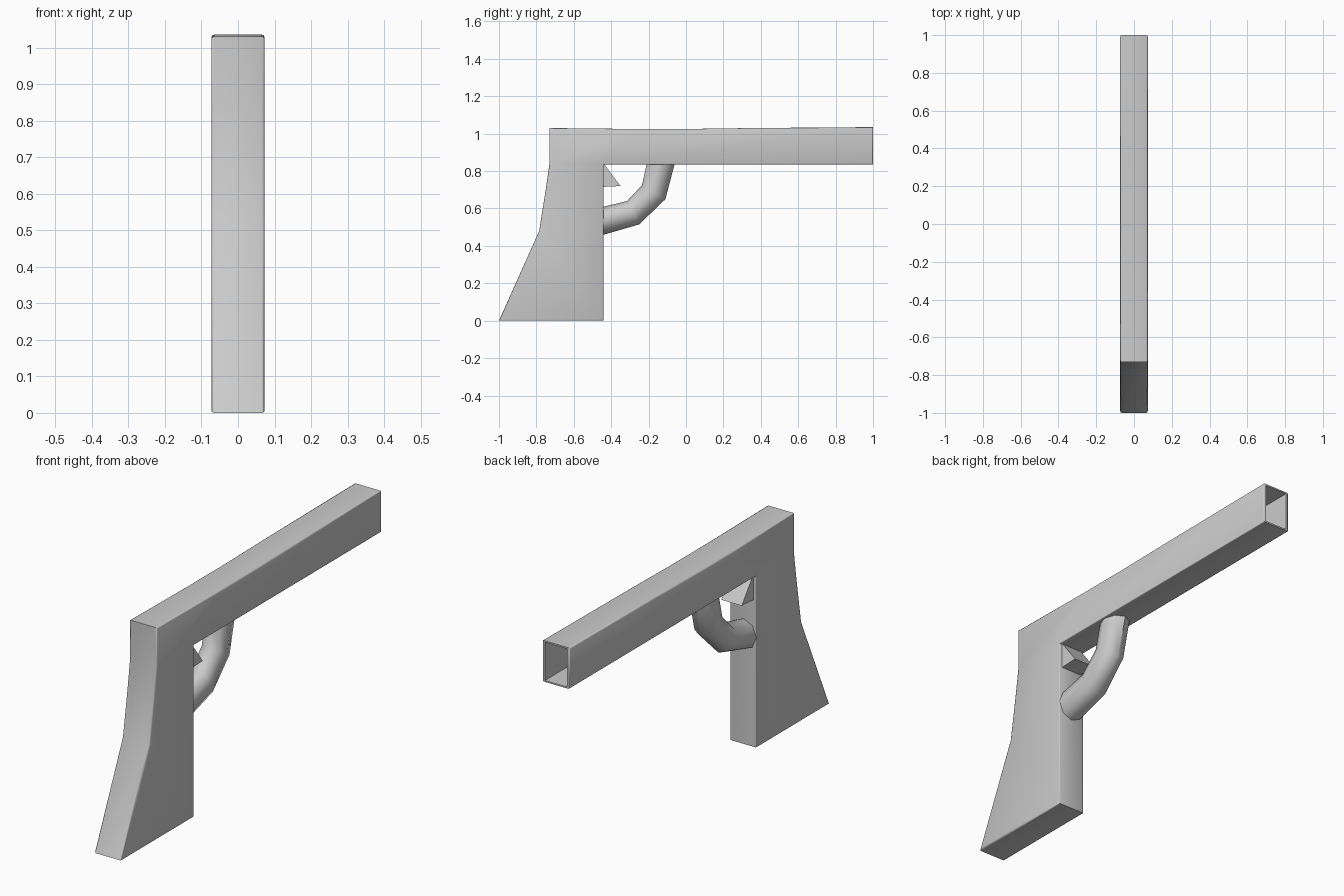
import bpy, bmesh, math
from mathutils import Vector

if "Cube" in bpy.data.objects:
    bpy.data.objects.remove(bpy.data.objects["Cube"])


def finish(bm, name, smooth=True):
    bmesh.ops.recalc_face_normals(bm, faces=bm.faces)
    mesh = bpy.data.meshes.new(name)
    bm.to_mesh(mesh)
    bm.free()
    obj = bpy.data.objects.new(name, mesh)
    bpy.context.collection.objects.link(obj)
    if smooth:
        bpy.ops.object.select_all(action='DESELECT')
        obj.select_set(True)
        bpy.context.view_layer.objects.active = obj
        bpy.ops.object.shade_smooth_by_angle(angle=math.radians(50))
    return obj


def prism(profile, half):
    """Extrude a side profile of (y, z) points across x."""
    bm = bmesh.new()
    left = [bm.verts.new((-half, y, z)) for y, z in profile]
    right = [bm.verts.new((half, y, z)) for y, z in profile]
    bm.faces.new(left)
    bm.faces.new(right[::-1])
    n = len(profile)
    for i in range(n):
        j = (i + 1) % n
        bm.faces.new((left[j], left[i], right[i], right[j]))
    bmesh.ops.recalc_face_normals(bm, faces=bm.faces)
    return bm


# Body: barrel and flared grip in one side profile
body = prism([(-1, 0), (-0.44, 0), (-0.44, 0.835), (1, 0.835), (1, 1.035),
              (0.35, 1.03), (0, 1.025), (-0.28, 1.025), (-0.73, 1.03),
              (-0.73, 0.84), (-0.75, 0.7), (-0.785, 0.48)], 0.073)
rim_edges = [e for e in body.edges
             if any(abs(f.normal.x) > 0.9 for f in e.link_faces)]
bmesh.ops.bevel(body, geom=rim_edges, offset=0.007, segments=2,
                profile=0.5, affect='EDGES')

# Hollow muzzle with a thin rim
body.normal_update()
muzzle = max((f for f in body.faces if f.normal.y > 0.9),
             key=lambda f: f.calc_center_median().y + f.calc_area())
bmesh.ops.inset_individual(body, faces=[muzzle], thickness=0.01)
bore = bmesh.ops.extrude_discrete_faces(body, faces=[muzzle])["faces"][0]
bmesh.ops.translate(body, verts=bore.verts, vec=(0, -0.2, 0))
finish(body, "barrel_and_grip")

# Trigger wedge
finish(prism([(-0.45, 0.715), (-0.35, 0.72), (-0.44, 0.84)], 0.055),
       "trigger", smooth=False)

# Trigger guard: eight-sided tube swept between inner and outer outlines
outer = [(-0.45, 0.457), (-0.25, 0.515), (-0.11, 0.65), (-0.06, 0.84)]
inner = [(-0.45, 0.607), (-0.315, 0.64), (-0.235, 0.725), (-0.21, 0.84)]
widths = [0.07, 0.066, 0.062, 0.06]
guard = bmesh.new()
rings = []
for o, i, w in zip(outer, inner, widths):
    a, b = Vector((0, *o)), Vector((0, *i))
    mid, arm = (a + b) / 2, (a - b) / 2
    ring = []
    for k in range(8):
        t = math.tau * k / 8
        c, s = math.cos(t), math.sin(t)
        ring.append(guard.verts.new(mid + arm * c + Vector((w * s, 0, 0))))
    rings.append(ring)
for r0, r1 in zip(rings, rings[1:]):
    for k in range(8):
        m = (k + 1) % 8
        guard.faces.new((r0[k], r0[m], r1[m], r1[k]))
guard.faces.new(rings[0][::-1])
guard.faces.new(rings[-1])
finish(guard, "trigger_guard")
